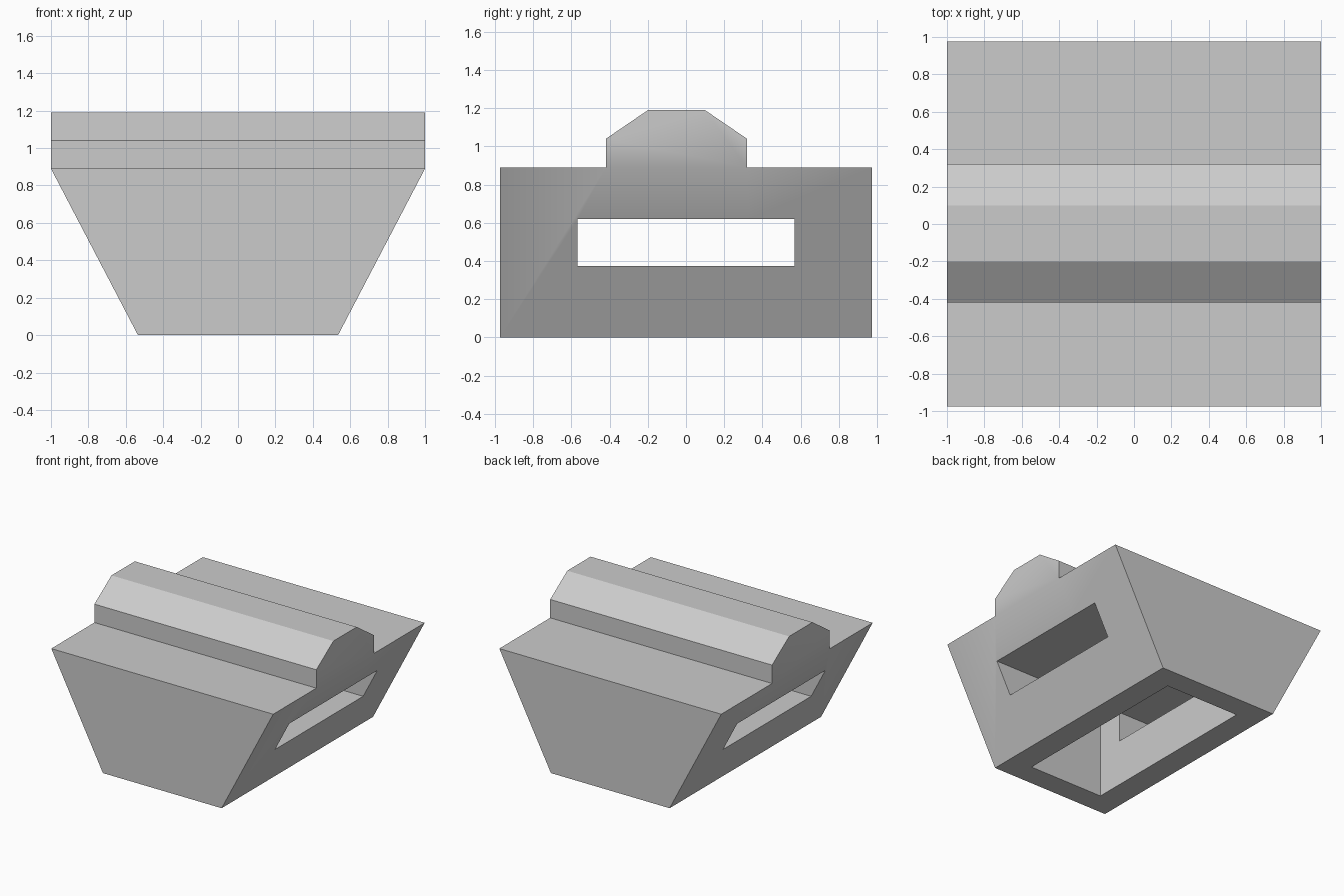
import bpy, bmesh, math

cube = bpy.data.objects.get("Cube")
if cube:
    bpy.data.objects.remove(cube, do_unlink=True)

grey = bpy.data.materials.new("light grey")
grey.use_nodes = True
color = (0.6, 0.6, 0.6, 1)
grey.diffuse_color = color
grey.node_tree.nodes["Principled BSDF"].inputs["Base Color"].default_value = color


def add_object(name, bm):
    bmesh.ops.recalc_face_normals(bm, faces=bm.faces)
    mesh = bpy.data.meshes.new(name)
    bm.to_mesh(mesh)
    bm.free()
    mesh.materials.append(grey)
    obj = bpy.data.objects.new(name, mesh)
    bpy.context.scene.collection.objects.link(obj)
    return obj


def box_cutter(name, size, center):
    bm = bmesh.new()
    bmesh.ops.create_cube(bm, size=1)
    bmesh.ops.scale(bm, vec=size, verts=bm.verts)
    bmesh.ops.translate(bm, vec=center, verts=bm.verts)
    obj = add_object(name, bm)
    obj.hide_render = True
    return obj


# Tapered body with a chamfered ridge along its top, from one side outline
DEPTH, SHOULDER, TOP_X, BOTTOM_X = 0.975, 0.89, 1.0, 0.535
ridge = [(-0.42, SHOULDER), (-0.42, 1.04), (-0.2, 1.19),
         (0.1, 1.19), (0.32, 1.04), (0.32, SHOULDER)]
outline = [(-DEPTH, 0), (-DEPTH, SHOULDER), *ridge, (DEPTH, SHOULDER), (DEPTH, 0)]

bm = bmesh.new()
ends = []
for side in (-1, 1):
    ring = [bm.verts.new((side * (TOP_X if z > 0 else BOTTOM_X), y, z))
            for y, z in outline]
    bm.faces.new(ring[:3] + ring[-3:])   # sloping side
    bm.faces.new(ring[2:-2])             # ridge end
    ends.append(ring)
left, right = ends
for i in range(len(outline)):
    j = (i + 1) % len(outline)
    bm.faces.new((left[i], left[j], right[j], right[i]))
body = add_object("hollow_tapered_body", bm)

# Cavity open at the bottom, and a slot right through both sloping sides
cutters = [
    box_cutter("cavity_cutter", (0.67, 1.58, 0.9), (0, 0, 0.25)),
    box_cutter("slot_cutter", (3, 1.134, 0.245), (0, 0, 0.4975)),
]
bpy.context.view_layer.objects.active = body
for cutter in cutters:
    mod = body.modifiers.new(cutter.name, "BOOLEAN")
    mod.operation = "DIFFERENCE"
    mod.solver = "EXACT"
    mod.object = cutter
    bpy.ops.object.modifier_apply(modifier=mod.name)
    bpy.data.objects.remove(cutter, do_unlink=True)

# Soft blend from sloping side to ridge end, crisp edges elsewhere
bpy.ops.object.select_all(action="DESELECT")
body.select_set(True)
bpy.ops.object.shade_smooth_by_angle(angle=math.radians(30))
